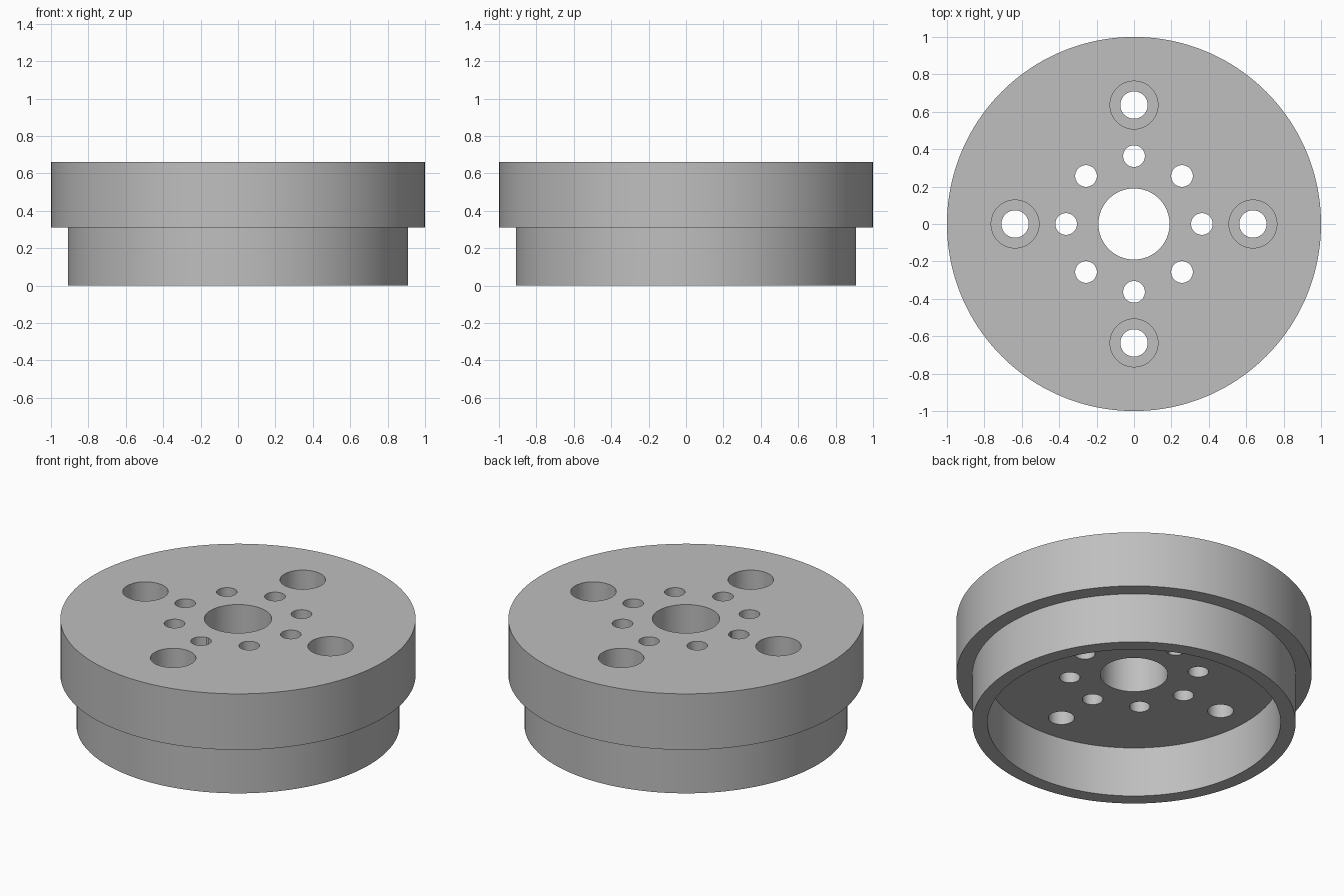
import bpy
import bmesh
from math import cos, sin, tau, radians

cube = bpy.data.objects.get("Cube")
if cube:
    bpy.data.objects.remove(cube, do_unlink=True)

TOP, STEP = 0.66, 0.312
BORE_FLOOR = TOP - 0.16

# Single metal grey
grey = bpy.data.materials.new("metal_grey")
grey.use_nodes = True
colour = (0.52, 0.52, 0.52, 1)
grey.diffuse_color = colour
grey.node_tree.nodes["Principled BSDF"].inputs["Base Color"].default_value = colour


def make_object(name, bm):
    bmesh.ops.recalc_face_normals(bm, faces=bm.faces)
    mesh = bpy.data.meshes.new(name)
    bm.to_mesh(mesh)
    bm.free()
    mesh.materials.append(grey)
    obj = bpy.data.objects.new(name, mesh)
    bpy.context.collection.objects.link(obj)
    return obj


def lathe(name, profile, segments):
    """Revolve a closed (radius, height) profile around z."""
    bm = bmesh.new()
    rings = [[bm.verts.new((r * cos(tau * i / segments), r * sin(tau * i / segments), z))
              for r, z in profile] for i in range(segments)]
    for i, ring in enumerate(rings):
        after = rings[(i + 1) % segments]
        for j in range(len(profile)):
            k = (j + 1) % len(profile)
            bm.faces.new((ring[j], after[j], after[k], ring[k]))
    return make_object(name, bm)


def add_drill(bm, x, y, radius, low, high, segments=48):
    """Add a closed cylinder to a cutter mesh."""
    rings = [[bm.verts.new((x + radius * cos(tau * i / segments),
                            y + radius * sin(tau * i / segments), z))
              for i in range(segments)] for z in (low, high)]
    bm.faces.new(rings[0][::-1])
    bm.faces.new(rings[1])
    for i in range(segments):
        k = (i + 1) % segments
        bm.faces.new((rings[0][i], rings[0][k], rings[1][k], rings[1][i]))


def drill_ring(name, count, distance, radius, low, high):
    """Cutter with evenly spaced drills on a circle."""
    bm = bmesh.new()
    for i in range(count):
        a = tau * i / count
        add_drill(bm, distance * cos(a), distance * sin(a), radius, low, high)
    cutter = make_object(name, bm)
    cutter.hide_render = True
    return cutter


# Stepped disc with a central hole and a hollow lower skirt
body = lathe("flange_body", [
    (0.19, TOP), (1.0, TOP), (1.0, STEP), (0.91, STEP),
    (0.91, 0), (0.825, 0), (0.825, STEP), (0.19, STEP)], 160)

# Small holes, bolt holes and their counterbores
cutters = [
    drill_ring("small_hole_cutter", 8, 0.363, 0.058, 0.2, 0.8),
    drill_ring("bolt_hole_cutter", 4, 0.636, 0.073, 0.2, 0.8),
    drill_ring("counterbore_cutter", 4, 0.636, 0.128, BORE_FLOOR, 0.8),
]
for cutter in cutters:
    mod = body.modifiers.new(cutter.name, 'BOOLEAN')
    mod.operation = 'DIFFERENCE'
    mod.solver = 'EXACT'
    mod.object = cutter

# Apply the cuts, remove the cutters and shade
bpy.ops.object.select_all(action='DESELECT')
bpy.context.view_layer.objects.active = body
body.select_set(True)
for mod in list(body.modifiers):
    bpy.ops.object.modifier_apply(modifier=mod.name)
for cutter in cutters:
    bpy.data.objects.remove(cutter, do_unlink=True)
bpy.ops.object.shade_smooth_by_angle(angle=radians(30))
